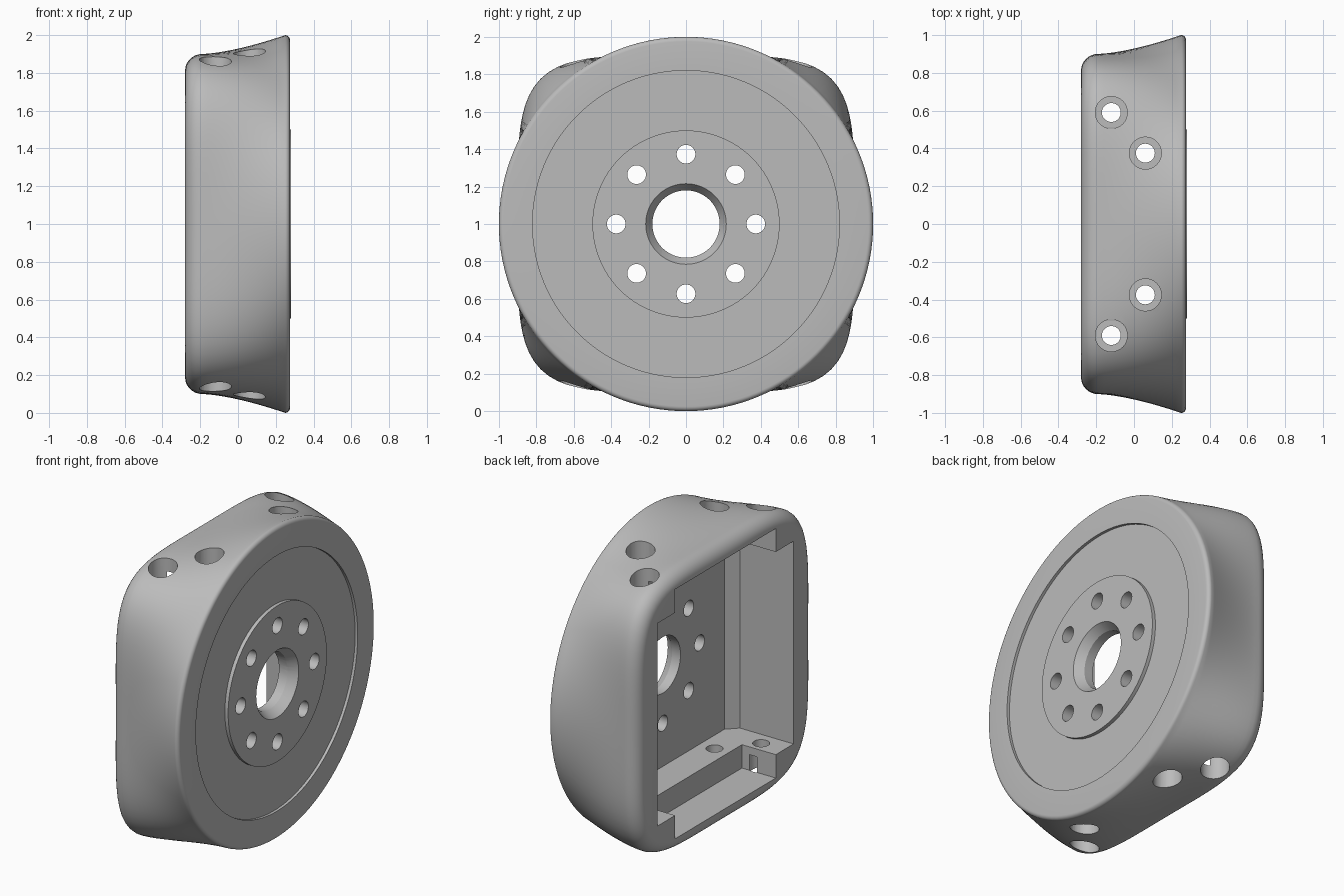
import bpy, bmesh, math
from mathutils import Matrix, Vector

cube = bpy.data.objects.get("Cube")
if cube:
    bpy.data.objects.remove(cube, do_unlink=True)

SEG = 128
grey = bpy.data.materials.new("plain_grey")
grey.use_nodes = True
grey.diffuse_color = (0.5, 0.5, 0.5, 1)
grey.node_tree.nodes["Principled BSDF"].inputs["Base Color"].default_value = (0.5, 0.5, 0.5, 1)


def make_object(name, bm):
    bmesh.ops.recalc_face_normals(bm, faces=bm.faces[:])
    mesh = bpy.data.meshes.new(name)
    bm.to_mesh(mesh)
    bm.free()
    mesh.materials.append(grey)
    obj = bpy.data.objects.new(name, mesh)
    bpy.context.collection.objects.link(obj)
    return obj


def square_radius(a, n=4.7, half=0.9):
    """Radius of the softly bowed square outline in direction a."""
    return half / (abs(math.cos(a)) ** n + abs(math.sin(a)) ** n) ** (1 / n)


# Sections from the square back to the round front: (x, blend to circle, inset)
sections = []
for i in range(9):
    t = math.radians(90 * i / 8)
    sections.append((-0.19 - 0.09 * math.cos(t), 0, 0.09 * (1 - math.sin(t))))
for i in range(1, 15):
    t = i / 14
    sections.append((-0.19 + 0.44 * t, t ** 1.5, 0))
for i in range(1, 6):
    t = math.radians(90 * i / 5)
    sections.append((0.25 + 0.025 * math.sin(t), 1, 0.025 * (1 - math.cos(t))))
# Recessed ring and raised centre disc on the front
for x, r in ((0.275, 0.82), (0.257, 0.82), (0.257, 0.5), (0.28, 0.5)):
    sections.append((x, 1, 1 - r))

bm = bmesh.new()
rings = []
for x, blend, inset in sections:
    ring = []
    for k in range(SEG):
        a = math.tau * k / SEG
        s = square_radius(a)
        r = s + (1 - s) * blend - inset
        ring.append(bm.verts.new((x, r * math.cos(a), r * math.sin(a))))
    rings.append(ring)
for low, high in zip(rings, rings[1:]):
    for k in range(SEG):
        j = (k + 1) % SEG
        bm.faces.new((low[k], low[j], high[j], high[k]))
bm.faces.new(rings[0])
bm.faces.new(rings[-1])
housing = make_object("housing", bm)


def cut(bm):
    """Subtract a shape from the housing."""
    cutter = make_object("cutter", bm)
    cutter.hide_render = True
    mod = housing.modifiers.new("cut", "BOOLEAN")
    mod.operation = "DIFFERENCE"
    mod.solver = "EXACT"
    mod.object = cutter
    bpy.context.view_layer.objects.active = housing
    bpy.ops.object.modifier_apply(modifier=mod.name)
    bpy.data.objects.remove(cutter, do_unlink=True)


def cut_rod(start, end, r1, r2=None, seg=32):
    start, end = Vector(start), Vector(end)
    axis = end - start
    turn = axis.to_track_quat("Z", "Y").to_matrix().to_4x4()
    bm = bmesh.new()
    bmesh.ops.create_cone(bm, cap_ends=True, segments=seg, radius1=r1,
                          radius2=r1 if r2 is None else r2, depth=axis.length,
                          matrix=Matrix.Translation((start + end) / 2) @ turn)
    cut(bm)


def cut_prism(outline, half_z):
    bm = bmesh.new()
    face = bm.faces.new([bm.verts.new((x, y, -half_z)) for x, y in outline])
    out = bmesh.ops.extrude_face_region(bm, geom=[face])
    top = [v for v in out["geom"] if isinstance(v, bmesh.types.BMVert)]
    bmesh.ops.translate(bm, verts=top, vec=(0, 0, 2 * half_z))
    cut(bm)


# Main pocket with bevelled side walls, then the taller slot above and below
cut_prism([(-0.5, -0.69), (0.1, -0.69), (0.165, -0.625),
           (0.165, 0.625), (0.1, 0.69), (-0.5, 0.69)], 0.65)
cut_prism([(-0.5, -0.51), (-0.04, -0.51), (-0.04, 0.51), (-0.5, 0.51)], 0.8)

# Centre bore with a countersink
cut_rod((0, 0, 0), (0.5, 0, 0), 0.18, seg=48)
cut_rod((0.225, 0, 0), (0.295, 0, 0), 0.18, 0.225, seg=48)

# Ring of front bolt holes
for k in range(8):
    a = math.tau * k / 8
    y, z = 0.373 * math.cos(a), 0.373 * math.sin(a)
    cut_rod((0, y, z), (0.5, y, z), 0.05)

# Counterbored bolt holes through the top and bottom walls
for x, y in ((-0.12, 0.59), (0.06, 0.375)):
    for side in (-1, 1):
        for up in (-1, 1):
            cut_rod((x, side * y, up * 0.5), (x, side * y, up * 0.75), 0.05)
            cut_rod((x, side * y, up * 0.7), (x, side * y, up * 1.2), 0.085)

# Stand on the ground and smooth the curved walls
housing.data.transform(Matrix.Translation((0, 0, 1)))
bpy.ops.object.select_all(action="DESELECT")
housing.select_set(True)
bpy.context.view_layer.objects.active = housing
bpy.ops.object.shade_smooth_by_angle(angle=math.radians(30))
